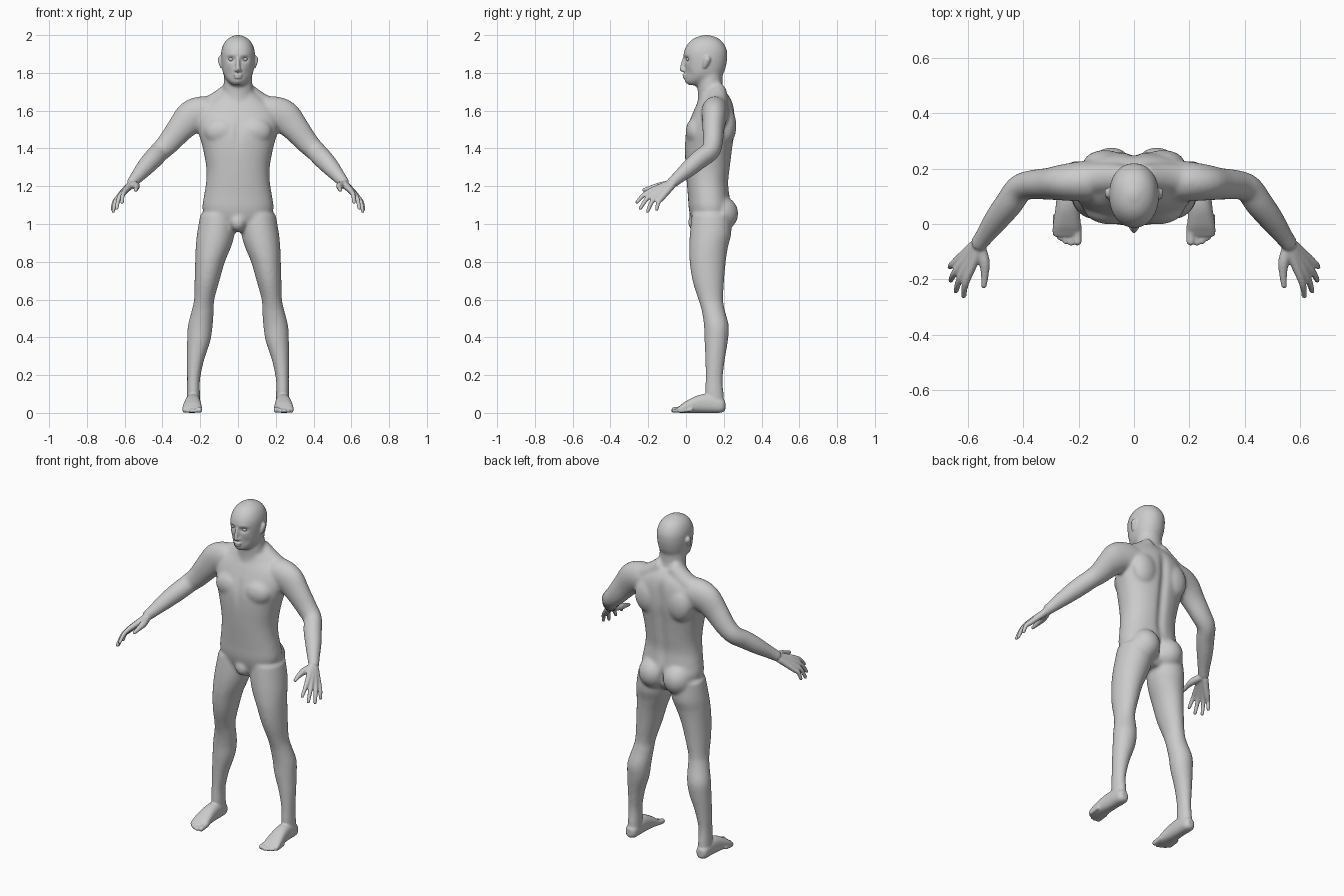
import bpy, bmesh, math
from mathutils import Vector, Matrix

X, Y, Z = Vector((1, 0, 0)), Vector((0, 1, 0)), Vector((0, 0, 1))


def catmull(a, b, c, d, t):
    return [0.5 * (2 * q + (r - p) * t + (2 * p - 5 * q + 4 * r - s) * t * t
                   + (3 * q - p - 3 * r + s) * t ** 3) for p, q, r, s in zip(a, b, c, d)]


def ball(bm, c, r):
    m = Matrix.Translation(c) @ Matrix.Diagonal((r[0], r[1], r[2], 1))
    bmesh.ops.create_uvsphere(bm, u_segments=24, v_segments=16, radius=1, matrix=m)


def loft(bm, rows, axis=None, ref=Y, e=2.0, n=28, tip=False):
    """Smooth skin through oval rows (x, y, z, radius across, radius along ref)."""
    k, dense = len(rows) - 1, []
    for i in range(k):
        for s in range(5):
            dense.append(catmull(rows[max(i - 1, 0)], rows[i], rows[i + 1], rows[min(i + 2, k)], s / 5))
    dense.append(list(rows[-1]))
    rings = []
    for i, d in enumerate(dense):
        a, b = dense[max(i - 1, 0)], dense[min(i + 1, len(dense) - 1)]
        t = axis or (Vector(b[:3]) - Vector(a[:3])).normalized()
        v = (ref - t * ref.dot(t)).normalized()
        u = t.cross(v)
        ring = []
        for j in range(n):
            c, s = math.cos(j * math.tau / n), math.sin(j * math.tau / n)
            c, s = (math.copysign(abs(w) ** (2 / e), w) for w in (c, s))
            ring.append(bm.verts.new(Vector(d[:3]) + u * c * d[3] + v * s * d[4]))
        rings.append(ring)
    for p, q in zip(rings, rings[1:]):
        for j in range(n):
            bm.faces.new((p[j], p[(j + 1) % n], q[(j + 1) % n], q[j]))
    bm.faces.new(rings[0][::-1])
    bm.faces.new(rings[-1])
    if tip:
        ball(bm, rows[-1][:3], [rows[-1][3]] * 3)


def span(z, hw, front, back):
    """Row on the centre line from half width, front y and back y."""
    return (0, (front + back) / 2, z, hw, (back - front) / 2)


def mirror(bm):
    g = bmesh.ops.duplicate(bm, geom=bm.verts[:] + bm.edges[:] + bm.faces[:])["geom"]
    bmesh.ops.scale(bm, vec=(-1, 1, 1), verts=[v for v in g if isinstance(v, bmesh.types.BMVert)])
    bmesh.ops.reverse_faces(bm, faces=[f for f in g if isinstance(f, bmesh.types.BMFace)])


def fuse(bm, name, voxel, smooth):
    """Merge overlapping parts into one skin and relax it."""
    me = bpy.data.meshes.new(name)
    bm.to_mesh(me)
    bm.free()
    ob = bpy.data.objects.new(name, me)
    bpy.context.collection.objects.link(ob)
    r = ob.modifiers.new("skin", 'REMESH')
    r.mode, r.voxel_size, r.use_smooth_shade = 'VOXEL', voxel, True
    s = ob.modifiers.new("relax", 'SMOOTH')
    s.factor, s.iterations = 0.5, smooth
    bpy.context.view_layer.update()
    dg = bpy.context.evaluated_depsgraph_get()
    out = bpy.data.meshes.new_from_object(ob.evaluated_get(dg))
    ob.modifiers.clear()
    ob.data = out
    return ob


def dent(bm, c, r, depth):
    """Push the surface along y around a point."""
    for v in bm.verts:
        q = sum(((v.co[i] - c[i]) / r[i]) ** 2 for i in range(3))
        if q < 6:
            v.co.y += depth * math.exp(-q)


# ---- large masses: one side first
bm = bmesh.new()
# leg
loft(bm, [(.105, .135, 1.05, .095, .105), (.117, .13, .95, .1, .11), (.13, .12, .88, .094, .103),
          (.148, .115, .80, .079, .096), (.164, .118, .70, .066, .084), (.179, .131, .60, .054, .066),
          (.187, .145, .54, .059, .062), (.2, .161, .46, .066, .066), (.208, .16, .38, .062, .062),
          (.225, .154, .28, .046, .052), (.235, .149, .18, .035, .046), (.236, .15, .10, .035, .05),
          (.236, .16, .03, .036, .045)], axis=-Z)
# arm
loft(bm, [(.15, .155, 1.59, .085, .075), (.20, .153, 1.585, .09, .072), (.25, .15, 1.562, .089, .066),
          (.305, .145, 1.505, .073, .058), (.365, .142, 1.432, .061, .053), (.412, .128, 1.385, .054, .05),
          (.45, .075, 1.345, .053, .05), (.493, .02, 1.298, .047, .045), (.54, -.045, 1.243, .035, .034),
          (.567, -.08, 1.212, .029, .031)])
# trapezius, pectoral, shoulder blade, buttock
loft(bm, [(.03, .165, 1.71, .05, .05), (.12, .165, 1.645, .05, .055), (.22, .16, 1.60, .05, .05)])
ball(bm, (.085, .055, 1.49), (.095, .057, .075))
ball(bm, (.105, .215, 1.52), (.08, .052, .1))
ball(bm, (.082, .18, 1.055), (.088, .097, .095))
mirror(bm)
# torso
loft(bm, [span(.96, .06, .06, .19), span(1.02, .16, .03, .23), span(1.08, .188, .015, .24),
          span(1.15, .18, .01, .232), span(1.22, .169, .004, .226), span(1.30, .168, -.002, .235),
          span(1.40, .186, -.006, .247), span(1.48, .208, -.002, .258), span(1.55, .218, .02, .26),
          span(1.61, .2, .045, .255), span(1.66, .14, .068, .24), span(1.70, .085, .075, .21)],
     axis=Z, e=2.25, n=40)
ball(bm, (0, .055, 1.01), (.045, .045, .05))
# neck and skull
loft(bm, [(0, .15, 1.62, .1, .09), (0, .137, 1.68, .084, .074), (0, .128, 1.73, .077, .067),
          (0, .13, 1.80, .074, .064)], axis=Z)
loft(bm, [span(1.735, .026, .012, .075), span(1.748, .046, 0, .12), span(1.77, .066, -.003, .175),
          span(1.80, .08, -.006, .2), span(1.84, .087, -.008, .213), span(1.88, .09, -.012, .219),
          span(1.92, .088, -.009, .217), span(1.96, .073, .014, .197), span(1.985, .048, .045, .168),
          span(1.998, .02, .085, .13), span(2.002, .005, .1, .115)], axis=Z, e=2.15, n=36)
core = fuse(bm, "body_core", .009, 8)

# ---- sculpted hollows: eye sockets, cheeks, spine, breastbone
bm = bmesh.new()
bm.from_mesh(core.data)
for s in (-1, 1):
    dent(bm, (.036 * s, .0, 1.872), (.02, .04, .013), .015)
    dent(bm, (.05 * s, .01, 1.80), (.02, .04, .022), .006)
    dent(bm, (.035 * s, -.005, 1.895), (.03, .04, .009), -.004)
for z in (1.2, 1.32, 1.44, 1.56):
    dent(bm, (0, .25, z), (.025, .06, .08), -.012)
dent(bm, (0, 0, 1.49), (.018, .06, .07), .008)
dent(bm, (0, .28, 1.05), (.012, .07, .05), -.03)
dent(bm, (0, -.0, 1.757), (.02, .03, .012), -.006)
bpy.data.objects.remove(core)

# ---- fine parts: one side, then mirrored
side = bmesh.new()
# fingers with their palm bones: (wrist, knuckle, tip)
fingers = [((.556, -.085, 1.215), (.592, -.172, 1.182), (.614, -.26, 1.115)),
           ((.563, -.083, 1.212), (.610, -.166, 1.167), (.642, -.242, 1.083)),
           ((.569, -.08, 1.208), (.625, -.150, 1.152), (.661, -.203, 1.068)),
           ((.573, -.075, 1.203), (.634, -.128, 1.138), (.664, -.155, 1.078))]
for w, k, t in fingers:
    mid = (Vector(k) + Vector(t)) / 2 + Vector((.006, -.004, .008))
    loft(side, [(*w, .02, .02), (*k, .0155, .0155), (*mid, .0125, .0125), (*t, .0095, .0095)], n=14, tip=True)
# thumb
loft(side, [(.557, -.075, 1.212, .02, .02), (.54, -.135, 1.202, .02, .02), (.538, -.18, 1.192, .0145, .0145),
            (.541, -.222, 1.18, .0105, .0105)], n=14, tip=True)
# foot
loft(side, [(.238, .208, .038, .018, .024), (.238, .185, .04, .035, .039), (.238, .12, .05, .039, .05),
            (.24, .06, .046, .043, .046), (.242, 0, .031, .05, .031), (.243, -.03, .02, .051, .02),
            (.245, -.045, .015, .045, .013)], axis=-Y, ref=Z, e=2.4)
# toes
for x, y, r in [(.204, -.078, .0155), (.227, -.079, .011), (.247, -.073, .011), (.266, -.061, .0105),
                (.283, -.042, .0105)]:
    loft(side, [(x, y + .075, r + .008, r, r), (x, y + .04, r + .003, r, r), (x, y + r, r, r, r)],
         axis=-Y, ref=Z, n=14, tip=True)
# ear
loft(side, [(.085, .098, 1.825, .008, .01), (.092, .104, 1.845, .009, .015), (.097, .111, 1.867, .009, .019),
            (.096, .113, 1.882, .008, .015), (.092, .112, 1.89, .004, .007)], axis=Z, n=16)
# nostril wing
ball(side, (.011, -.011, 1.814), (.009, .01, .008))
mirror(side)
# nose and lips
loft(side, [(0, -.006, 1.882, .009, .01), (0, -.012, 1.855, .01, .013), (0, -.016, 1.83, .012, .015),
            (0, -.019, 1.815, .012, .014), (0, -.013, 1.806, .009, .01)], axis=-Z, n=16)
ball(side, (0, -.008, 1.789), (.024, .012, .006))
ball(side, (0, -.007, 1.776), (.021, .012, .0065))
tmp = bpy.data.meshes.new("details")
side.to_mesh(tmp)
side.free()
bm.from_mesh(tmp)
bpy.data.meshes.remove(tmp)
body = fuse(bm, "body", .0055, 3)
for v in body.data.vertices:
    v.co.z = max(v.co.z, 0)

# ---- eyeballs
for s, name in ((-1, "right_eye"), (1, "left_eye")):
    eb = bmesh.new()
    ball(eb, (.036 * s, .014, 1.872), (.014, .013, .0105))
    for f in eb.faces:
        f.smooth = True
    me = bpy.data.meshes.new(name)
    eb.to_mesh(me)
    eb.free()
    bpy.context.collection.objects.link(bpy.data.objects.new(name, me))
